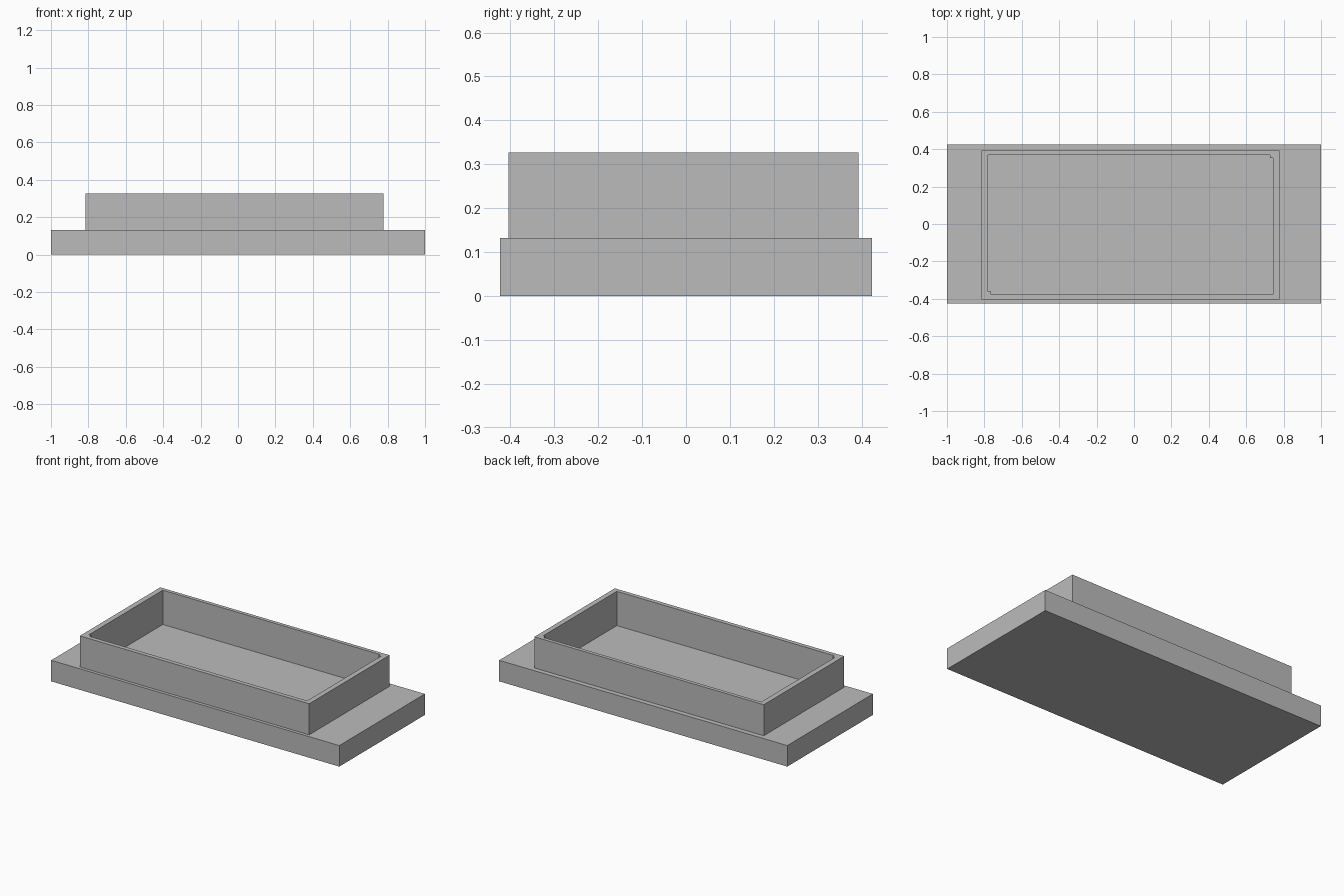
import bpy
import bmesh

# Remove the default cube
cube = bpy.data.objects.get("Cube")
if cube:
    bpy.data.objects.remove(cube, do_unlink=True)

# Plain grey material
GREY = (0.5, 0.5, 0.5, 1.0)
grey = bpy.data.materials.new("plain grey")
grey.use_nodes = True
grey.diffuse_color = GREY
grey.node_tree.nodes["Principled BSDF"].inputs["Base Color"].default_value = GREY

BASE_TOP, RIM, FLOOR = 0.132, 0.327, 0.112
OUTER = (-0.815, 0.777, -0.404, 0.393)   # x0, x1, y0, y1
INNER = (-0.781, 0.744, -0.377, 0.37)
BASE = (-1.0, 1.0, -0.424, 0.424)
NIB = 0.016


def finish(name, bm):
    bmesh.ops.recalc_face_normals(bm, faces=bm.faces)
    mesh = bpy.data.meshes.new(name)
    bm.to_mesh(mesh)
    bm.free()
    mesh.materials.append(grey)
    obj = bpy.data.objects.new(name, mesh)
    bpy.context.collection.objects.link(obj)
    return obj


def loop(bm, rect, z):
    x0, x1, y0, y1 = rect
    return [bm.verts.new((x, y, z)) for x, y in ((x0, y0), (x1, y0), (x1, y1), (x0, y1))]


def bridge(bm, a, b):
    for i in range(4):
        j = (i + 1) % 4
        bm.faces.new((a[i], a[j], b[j], b[i]))


def stack(name, rings, closed=False):
    """Skin rectangular rings; cap the ends, or join them into a frame."""
    bm = bmesh.new()
    loops = [loop(bm, rect, z) for rect, z in rings]
    for a, b in zip(loops, loops[1:]):
        bridge(bm, a, b)
    if closed:
        bridge(bm, loops[-1], loops[0])
    else:
        bm.faces.new(loops[0])
        bm.faces.new(loops[-1])
    return finish(name, bm)


# Base slab with a shallow recess for the floor
stack("base_slab", [(BASE, 0), (BASE, BASE_TOP), (INNER, BASE_TOP), (INNER, FLOOR)])

# Open rectangular wall frame
stack("wall_frame", [(OUTER, BASE_TOP), (OUTER, RIM), (INNER, RIM), (INNER, BASE_TOP)], closed=True)

# Small fillers in two opposite inside corners
x0, x1, y0, y1 = INNER
corners = {
    "front_corner_filler": (x0, x0 + NIB, y0, y0 + NIB),
    "back_corner_filler": (x1 - NIB, x1, y1 - NIB, y1),
}
for name, rect in corners.items():
    stack(name, [(rect, FLOOR), (rect, RIM)])
